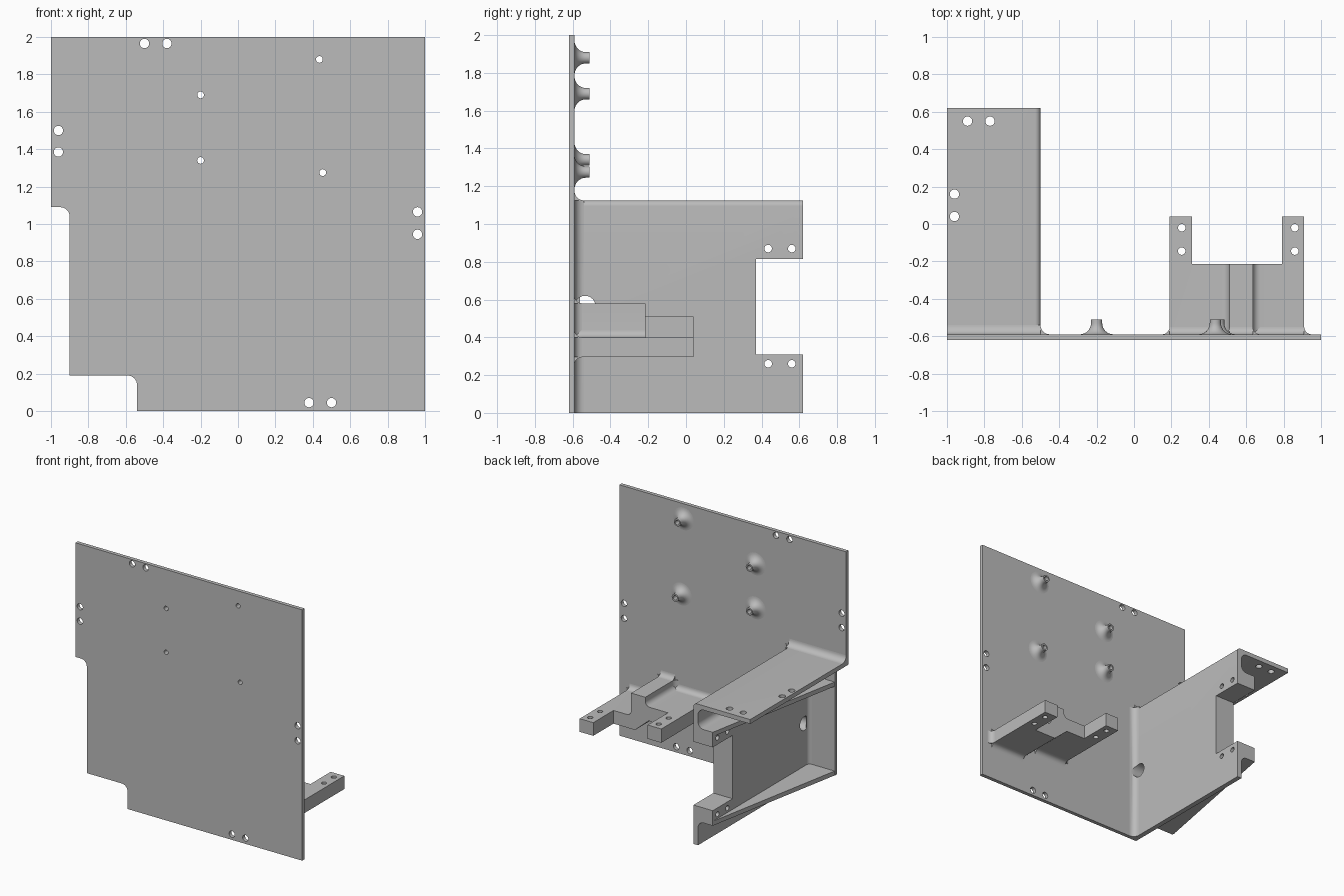
import bpy, bmesh
from math import pi, cos, sin
from mathutils import Vector, Matrix

if "Cube" in bpy.data.objects:
    bpy.data.objects.remove(bpy.data.objects["Cube"])

grey = bpy.data.materials.new("plain grey")
grey.use_nodes = True
colour = (0.5, 0.5, 0.5, 1)
grey.diffuse_color = colour
grey.node_tree.nodes["Principled BSDF"].inputs["Base Color"].default_value = colour

X, Y, Z = Vector((1, 0, 0)), Vector((0, 1, 0)), Vector((0, 0, 1))
BACK = -0.59      # rear face of the panel
FRONT = -0.62     # front face of the panel


def finish(name, bm):
    bmesh.ops.recalc_face_normals(bm, faces=bm.faces)
    mesh = bpy.data.meshes.new(name)
    bm.to_mesh(mesh)
    bm.free()
    ob = bpy.data.objects.new(name, mesh)
    bpy.context.collection.objects.link(ob)
    mesh.materials.append(grey)
    return ob


def prism(name, points, vec):
    """Extrude a flat outline along vec."""
    bm = bmesh.new()
    face = bm.faces.new([bm.verts.new(p) for p in points])
    out = bmesh.ops.extrude_face_region(bm, geom=[face])
    verts = [v for v in out["geom"] if isinstance(v, bmesh.types.BMVert)]
    bmesh.ops.translate(bm, verts=verts, vec=vec)
    return finish(name, bm)


def arc(cx, cy, r, start, end, n=8):
    """Points on an arc, angles in quarter turns."""
    steps = [(start + (end - start) * i / n) * pi / 2 for i in range(n + 1)]
    return [(cx + r * cos(t), cy + r * sin(t)) for t in steps]


def xz(points, y):
    return [(px, y, pz) for px, pz in points]


def cove(name, corner, a, b, vec, r=0.05):
    """Concave fillet strip in the corner between directions a and b."""
    corner = Vector(corner)
    curve = [corner + a * u + b * v for u, v in arc(r, r, r, 3, 2)]
    sunk = corner - (a + b) * 0.005
    return prism(name, [sunk, curve[0] - b * 0.005] + curve + [curve[-1] - a * 0.005], vec)


def box(lo, hi):
    (x0, y0, z0), (x1, y1, z1) = lo, hi
    return prism("cutter", [(x0, y0, z0), (x1, y0, z0), (x1, y1, z0), (x0, y1, z0)], Z * (z1 - z0))


def drill(centre, axis, r, depth=0.3):
    bm = bmesh.new()
    turn = axis.to_track_quat("Z", "Y").to_matrix().to_4x4()
    bmesh.ops.create_cone(bm, cap_ends=True, segments=24, radius1=r, radius2=r,
                          depth=depth, matrix=Matrix.Translation(centre) @ turn)
    return finish("cutter", bm)


def cut(ob, cutters):
    for c in cutters:
        mod = ob.modifiers.new("cut", "BOOLEAN")
        mod.operation, mod.solver, mod.object = "DIFFERENCE", "EXACT", c
        bpy.context.view_layer.objects.active = ob
        bpy.ops.object.modifier_apply(modifier=mod.name)
        bpy.data.objects.remove(c)


# Front panel with stepped corner and screw holes
outline = [(-1, 2), (1, 2), (1, 0), (-0.54, 0)]
outline += arc(-0.59, 0.14, 0.05, 0, 1) + [(-0.9, 0.19)]
outline += arc(-0.95, 1.04, 0.05, 0, 1) + [(-1, 1.09)]
panel = prism("front_panel", xz(outline, FRONT), Y * (BACK - FRONT))
panel_holes = [(-0.5, 1.965), (-0.38, 1.965), (-0.96, 1.5), (-0.96, 1.385),
               (0.96, 1.065), (0.96, 0.945), (0.38, 0.045), (0.5, 0.045)]
posts = [(-0.2, 1.69), (-0.2, 1.34), (0.435, 1.88), (0.453, 1.275)]
cut(panel, [drill((x, -0.6, z), Y, 0.025) for x, z in panel_holes]
    + [drill((x, -0.6, z), Y, 0.018) for x, z in posts])

# Hollow mounting posts with flared feet
for i, (x, z) in enumerate(posts):
    bm = bmesh.new()
    profile = [(0.018, BACK - 0.005), (0.09, BACK - 0.005)]
    profile += arc(0.09, BACK + 0.06, 0.06, 3, 2) + [(0.03, -0.51), (0.018, -0.51)]
    loop = [bm.verts.new((x + r, y, z)) for r, y in profile]
    edges = [bm.edges.new((loop[k - 1], loop[k])) for k in range(len(loop))]
    bmesh.ops.spin(bm, geom=loop + edges, cent=(x, 0, z), axis=Y, angle=2 * pi,
                   steps=24, use_merge=True)
    bmesh.ops.remove_doubles(bm, verts=bm.verts, dist=0.0001)
    finish(f"post_{i + 1}", bm)

# Side arm: thick wall, thin web below and overhanging top, one cross-section
section = [(-1, 1.09), (-1, 1.125)] + arc(-0.53, 1.095, 0.03, 1, 0)
section += [(-0.5, 0), (-0.54, 0)] + arc(-0.59, 0.14, 0.05, 0, 1)
section += [(-0.67, 0.19), (-0.67, 0.935)] + arc(-0.59, 0.985, 0.05, 3, 4)
section += arc(-0.59, 1.04, 0.05, 0, 1)
side = prism("side_arm", xz(section, BACK - 0.01), Y * (0.62 - BACK + 0.01))
cable_hole = ((-0.58, -0.534, 0.565), X, 0.055, 0.4)
cut(side, [box((-0.8, 0.37, 0.31), (-0.4, 0.8, 0.815)), drill(*cable_hole)]
    + [drill((-0.6, y, z), X, 0.02) for y in (0.435, 0.56) for z in (0.26, 0.87)]
    + [drill((x, y, 1.1), Z, 0.025, 0.12)
       for x, y in ((-0.89, 0.55), (-0.77, 0.55), (-0.96, 0.16), (-0.96, 0.04))])

# Tapering shelves that brace the side arm
for name, z in (("lower_shelf", 0.19), ("upper_shelf", 0.9)):
    prism(name, [(-0.9, BACK - 0.01, z), (-0.6, BACK - 0.01, z), (-0.6, 0.36, z), (-0.622, 0.62, z),
                 (-0.67, 0.62, z)], Z * 0.035)

# Fillets between side arm and panel
wall_fillet = cove("wall_fillet", (-0.5, BACK, 0), X, Y, Z * 1.125)
cut(wall_fillet, [drill(*cable_hole)])
cove("top_fillet", (-1, BACK, 1.125), Z, Y, X * 0.5)
cove("inner_fillet", (-0.67, BACK, 0.225), -X, Y, Z * 0.675, 0.03)

# Stepped rear bracket with a central rib and two forked arms
section = [(0.19, 0.4), (0.19, 0.51)] + arc(0.47, 0.55, 0.04, 3, 4)
section += [(0.51, 0.58), (0.635, 0.58)] + arc(0.675, 0.44, 0.04, 2, 3)
section += [(0.91, 0.4), (0.91, 0.295), (0.6, 0.295), (0.48, 0.4)]
bracket = prism("rear_bracket", xz(section, BACK - 0.01), Y * (0.04 - BACK + 0.01))
cut(bracket, [box((0.31, -0.215, 0.1), (0.79, 0.2, 0.8))]
    + [drill((x, y, 0.4), Z, 0.02, 0.4) for x in (0.255, 0.86) for y in (-0.02, -0.145)])

# Fillets around the bracket root
roots = [((0.19, 0.4), -X, Z * 0.11), ((0.91, 0.295), X, Z * 0.105),
         ((0.19, 0.51), Z, X * 0.32), ((0.51, 0.58), Z, X * 0.125),
         ((0.635, 0.4), Z, X * 0.275), ((0.6, 0.295), -Z, X * 0.31),
         ((0.19, 0.4), -Z, X * 0.29), ((0.51, 0.51), -X, Z * 0.07),
         ((0.635, 0.4), X, Z * 0.18)]
for i, ((x, z), out, run) in enumerate(roots):
    cove(f"bracket_fillet_{i + 1}", (x, BACK, z), out, Y, run, 0.04)

# Smooth the rounded surfaces, keep corners crisp
for ob in bpy.context.scene.objects:
    ob.select_set(ob.type == "MESH" and grey.name in ob.data.materials)
bpy.context.view_layer.objects.active = panel
bpy.ops.object.shade_smooth_by_angle(angle=0.6)
